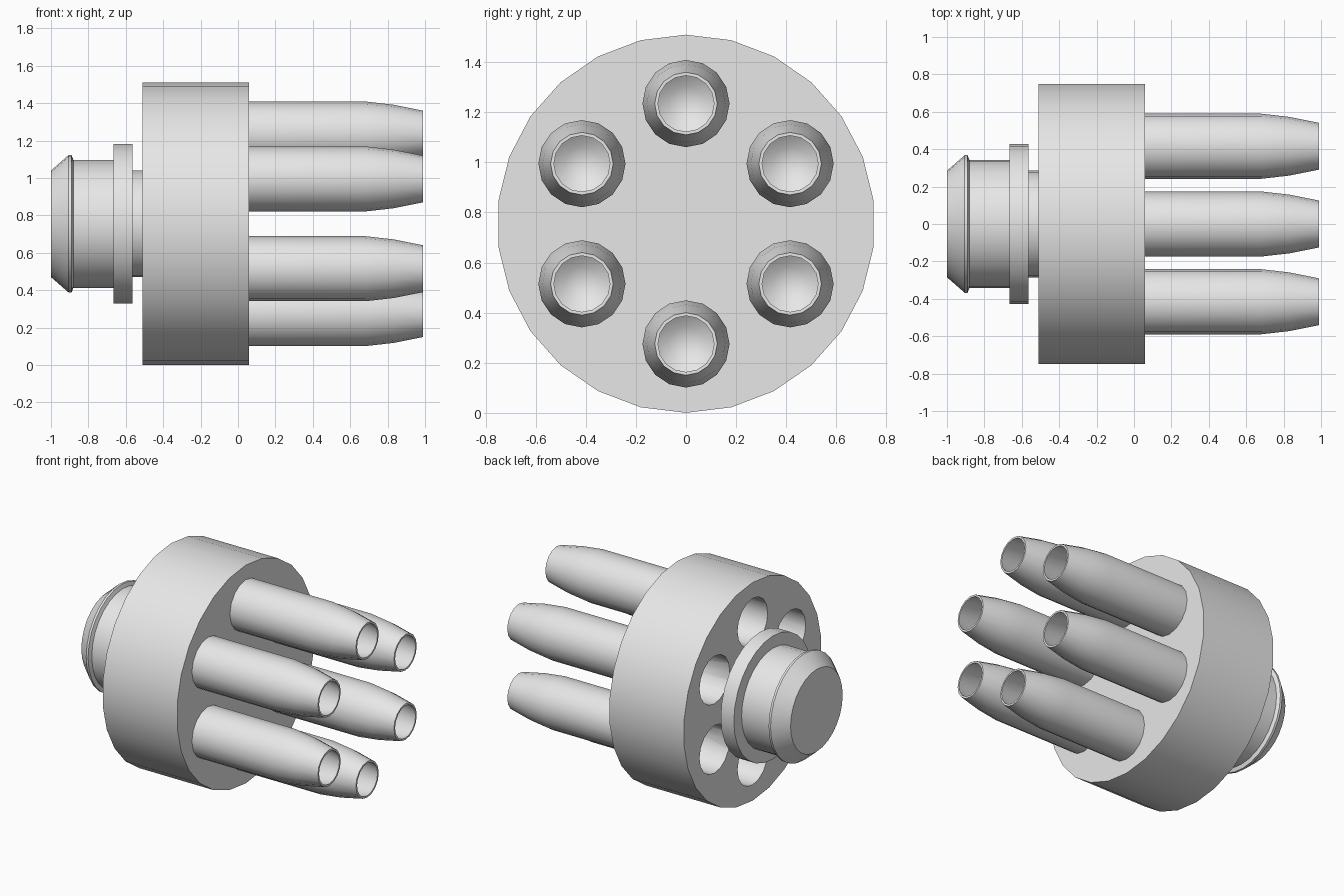
import bpy, bmesh, math

cube = bpy.data.objects.get("Cube")
if cube:
    bpy.data.objects.remove(cube, do_unlink=True)

CENTRE_Z = 0.755
RING_RADIUS = 0.48

grey = bpy.data.materials.new("light grey")
grey.use_nodes = True
grey.diffuse_color = (0.8, 0.8, 0.8, 1)
grey.node_tree.nodes["Principled BSDF"].inputs["Base Color"].default_value = (0.8, 0.8, 0.8, 1)


def lathe(name, profile, sides, y=0.0, z=CENTRE_Z):
    """Turn (x, radius) points about an axis parallel to x; zero radius closes the end."""
    bm = bmesh.new()
    rings = []
    for x, r in profile:
        if r == 0:
            rings.append([bm.verts.new((x, y, z))] * sides)
            continue
        ring = []
        for i in range(sides):
            a = math.tau * i / sides + math.pi / 2
            ring.append(bm.verts.new((x, y + r * math.cos(a), z + r * math.sin(a))))
        rings.append(ring)
    for a, b in zip(rings, rings[1:]):
        for i in range(sides):
            j = (i + 1) % sides
            corners = list(dict.fromkeys((a[i], a[j], b[j], b[i])))
            bm.faces.new(corners)
    bmesh.ops.recalc_face_normals(bm, faces=bm.faces)
    mesh = bpy.data.meshes.new(name)
    bm.to_mesh(mesh)
    bm.free()
    mesh.materials.append(grey)
    obj = bpy.data.objects.new(name, mesh)
    bpy.context.collection.objects.link(obj)
    return obj


def activate(obj):
    bpy.ops.object.select_all(action='DESELECT')
    obj.select_set(True)
    bpy.context.view_layer.objects.active = obj


def smooth(obj):
    activate(obj)
    bpy.ops.object.shade_smooth_by_angle(angle=math.radians(30))


# Main drum
drum = lathe("drum", [(-0.51, 0), (-0.51, 0.755), (0.06, 0.755), (0.06, 0)], 26)

# Turning knob: stem, flange, grip and bevelled end
knob = lathe("knob", [
    (-1.0, 0), (-1.0, 0.285), (-0.905, 0.368), (-0.89, 0.368), (-0.88, 0.342),
    (-0.665, 0.342), (-0.665, 0.427), (-0.565, 0.427), (-0.565, 0.285),
    (-0.5, 0.285), (-0.5, 0)], 28)

# Hollow tapered tubes, each with a round-bottomed pocket behind it
outer = [(0.05, 0), (0.05, 0.174), (0.68, 0.174), (0.83, 0.157), (0.99, 0.125)]
bore = [(0.99, 0.112), (0.83, 0.143), (0.68, 0.158), (0.25, 0.158),
        (0.16, 0.13), (0.11, 0.07), (0.095, 0)]
pocket = [(-0.6, 0), (-0.6, 0.165), (-0.2, 0.165), (-0.11, 0.13), (-0.07, 0.07), (-0.06, 0)]

for k in range(6):
    angle = math.radians(90 + 60 * k)
    y = RING_RADIUS * math.cos(angle)
    z = CENTRE_Z + RING_RADIUS * math.sin(angle)
    smooth(lathe(f"tube_{k + 1}", outer + bore, 16, y, z))

    cutter = lathe("pocket_cutter", pocket, 16, y, z)
    cutter.hide_render = True
    cut = drum.modifiers.new("pocket", 'BOOLEAN')
    cut.operation = 'DIFFERENCE'
    cut.solver = 'EXACT'
    cut.object = cutter
    activate(drum)
    bpy.ops.object.modifier_apply(modifier=cut.name)
    bpy.data.objects.remove(cutter, do_unlink=True)

smooth(drum)
smooth(knob)
